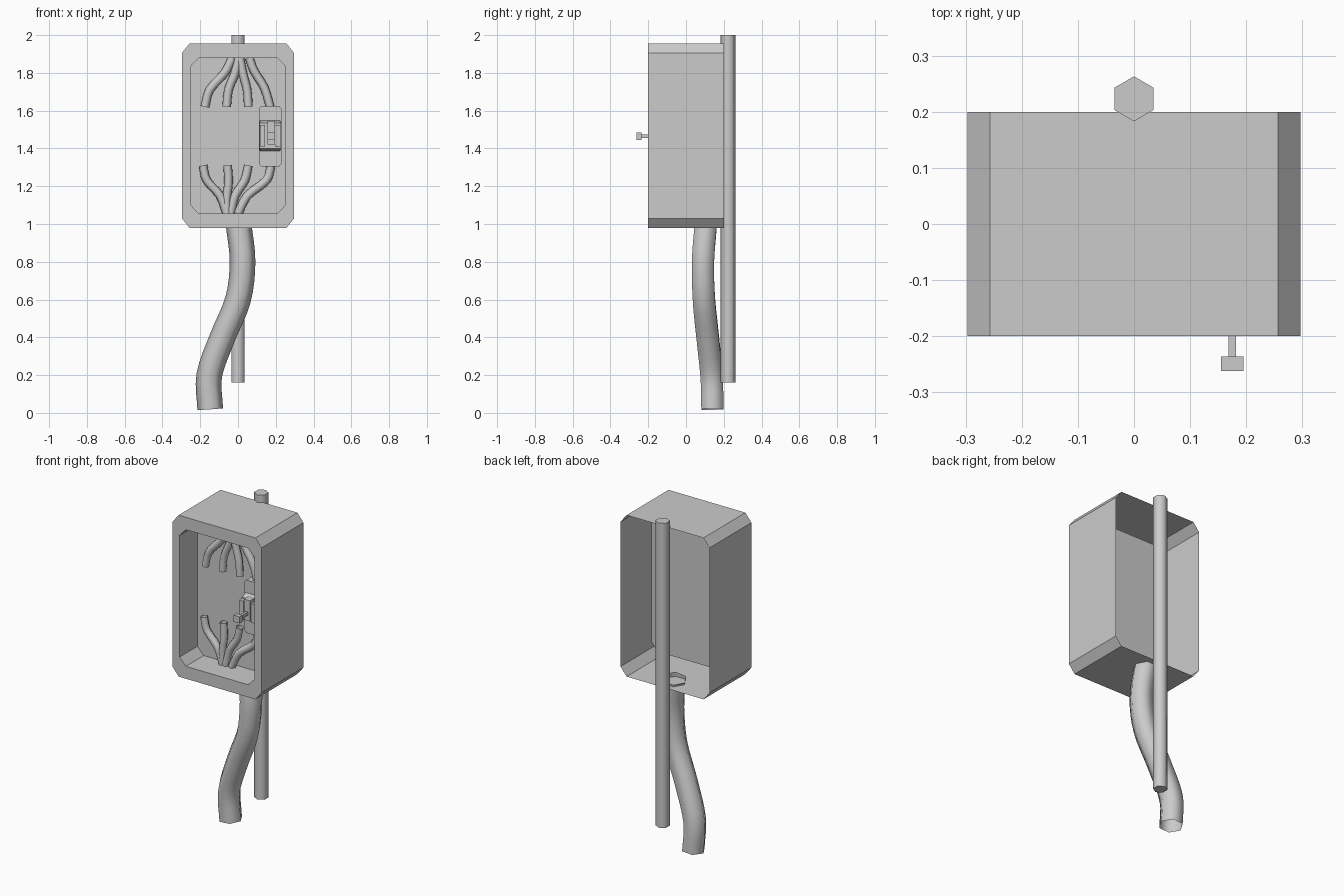
import bpy, bmesh, math
from mathutils import Vector

cube = bpy.data.objects.get("Cube")
if cube:
    bpy.data.objects.remove(cube)

grey = bpy.data.materials.new("plain_grey")
grey.use_nodes = True
GREY = (0.6, 0.6, 0.6, 1)
grey.diffuse_color = GREY
grey.node_tree.nodes["Principled BSDF"].inputs["Base Color"].default_value = GREY


def finish(bm, name, smooth_angle=None):
    mesh = bpy.data.meshes.new(name)
    bm.to_mesh(mesh)
    bm.free()
    mesh.materials.append(grey)
    obj = bpy.data.objects.new(name, mesh)
    bpy.context.collection.objects.link(obj)
    if smooth_angle:
        bpy.ops.object.select_all(action='DESELECT')
        obj.select_set(True)
        bpy.context.view_layer.objects.active = obj
        bpy.ops.object.shade_smooth_by_angle(angle=math.radians(smooth_angle))
    return obj


def bridge(bm, a, b):
    n = len(a)
    for i in range(n):
        bm.faces.new((a[i], a[(i + 1) % n], b[(i + 1) % n], b[i]))


def octagon(bm, half, bottom, top, cut_x, cut_z, y, mid_x=0):
    """Rectangle with cut corners, in the plane of the given y."""
    w, x = half, half - cut_x
    pts = [(-x, bottom), (x, bottom), (w, bottom + cut_z), (w, top - cut_z),
           (x, top), (-x, top), (-w, top - cut_z), (-w, bottom + cut_z)]
    return [bm.verts.new((mid_x + px, y, pz)) for px, pz in pts]


def loft(name, rings, cap_start=False):
    bm = bmesh.new()
    loops = [octagon(bm, *r) for r in rings]
    for a, b in zip(loops, loops[1:]):
        bridge(bm, a, b)
    bm.faces.new(loops[-1])
    if cap_start:
        bm.faces.new(loops[0][::-1])
    bmesh.ops.recalc_face_normals(bm, faces=bm.faces)
    return finish(bm, name)


def block(name, x, y, z):
    bm = bmesh.new()
    bmesh.ops.create_cube(bm, size=1)
    for v in bm.verts:
        v.co = [(r[0] + r[1]) / 2 + c * (r[1] - r[0]) for r, c in zip((x, y, z), v.co)]
    return finish(bm, name)


def catmull(points, steps):
    p = [Vector(q) for q in points]
    p = [2 * p[0] - p[1]] + p + [2 * p[-1] - p[-2]]
    out = []
    for i in range(1, len(p) - 2):
        a, b, c, d = p[i - 1:i + 3]
        for k in range(steps):
            t = k / steps
            out.append(0.5 * (2 * b + (c - a) * t + (2 * a - 5 * b + 4 * c - d) * t * t
                              + (3 * b - a - 3 * c + d) * t ** 3))
    return out + [p[-2]]


def tube(name, points, radius, steps=4, sides=6):
    """Open-ended hose swept along a smooth path."""
    bm = bmesh.new()
    path = catmull(points, steps)
    loops = []
    for i, c in enumerate(path):
        along = (path[min(i + 1, len(path) - 1)] - path[max(i - 1, 0)]).normalized()
        u = Vector((0, 1, 0)).cross(along).normalized()
        v = along.cross(u)
        angles = [math.tau * k / sides for k in range(sides)]
        loops.append([bm.verts.new(c + radius * (u * math.cos(a) + v * math.sin(a)))
                      for a in angles])
    for a, b in zip(loops, loops[1:]):
        bridge(bm, a, b)
    return finish(bm, name, 75)


# Housing: outer shell open at the back, front rim and recessed tray
PANEL = -0.03
outer = (0.297, 0.98, 1.955, 0.04, 0.05)
inner = (0.25, 1.055, 1.88, 0.042, 0.045)
loft("housing", [(*outer, 0.2), (*outer, -0.2), (*inner, -0.2), (*inner, PANEL)])

# Mounting rod
bm = bmesh.new()
bmesh.ops.create_cone(bm, cap_ends=True, segments=6, radius1=0.04, radius2=0.04, depth=1.84)
bmesh.ops.translate(bm, vec=(0, 0.223, 1.08), verts=bm.verts)
finish(bm, "mounting_rod", 70)

# Supply cable
tube("supply_cable", [(-0.147, 0.14, 0.02), (-0.152, 0.135, 0.2), (-0.082, 0.115, 0.4),
                      (0, 0.095, 0.6), (0.024, 0.09, 0.8), (0.003, 0.105, 1.0)], 0.068)

# Wires in the tray, as (x, z) paths from the loose end to the bundle
WIRE_Y = -0.06
upper = [[(-0.175, 1.62), (-0.15, 1.71), (-0.07, 1.80), (-0.03, 1.88)],
         [(-0.06, 1.62), (-0.05, 1.71), (-0.015, 1.80), (0, 1.88)],
         [(0.055, 1.62), (0.048, 1.71), (0.025, 1.80), (0.01, 1.88)],
         [(0.17, 1.62), (0.14, 1.72), (0.085, 1.81), (0.06, 1.88)]]
lower = [[(-0.185, 1.31), (-0.165, 1.23), (-0.095, 1.15), (-0.06, 1.055)],
         [(-0.055, 1.31), (-0.05, 1.22), (-0.06, 1.14), (-0.06, 1.055)],
         [(0.055, 1.31), (0.035, 1.23), (-0.015, 1.15), (-0.04, 1.055)],
         [(0.175, 1.31), (0.15, 1.23), (0.05, 1.15), (0, 1.055)]]
for label, group in (("upper", upper), ("lower", lower)):
    for i, path in enumerate(group):
        tube(f"{label}_wire_{i + 1}", [(x, WIRE_Y, z) for x, z in path], 0.023, 3)

# Switch: base, stepped body, and rocker frame
SX = 0.17
loft("switch_base", [(0.06, 1.305, 1.625, 0.012, 0.015, y, SX) for y in (PANEL, -0.095)])
loft("switch_body", [(0.056, 1.385, 1.55, 0.004, 0.004, -0.09, SX),
                     (0.056, 1.40, 1.535, 0.004, 0.004, -0.13, SX)])
for side, x in (("right", 0.13), ("left", 0.21)):
    block(f"switch_{side}_cheek", (x - 0.014, x + 0.014), (-0.155, -0.12), (1.41, 1.525))

# Toggle lever with its cross-shaped grip
block("toggle_pivot", (0.155, 0.195), (-0.165, -0.12), (1.42, 1.545))
block("toggle_stem", (0.168, 0.182), (-0.24, -0.16), (1.455, 1.475))
block("toggle_grip", (0.155, 0.195), (-0.262, -0.236), (1.445, 1.485))
